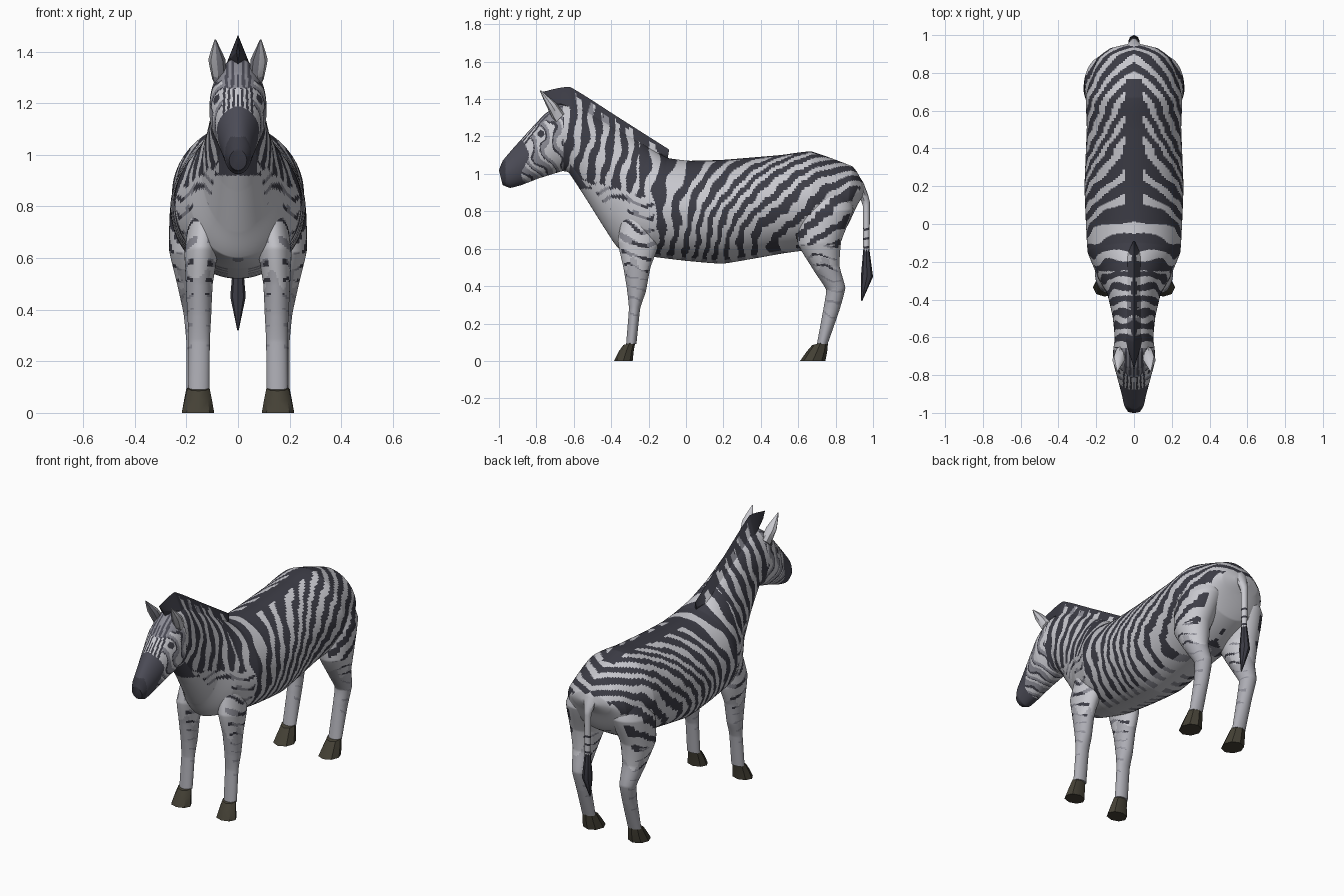
import bpy, bmesh, math


def material(name, rgb):
    m = bpy.data.materials.new(name)
    m.diffuse_color = (*rgb, 1)
    return m


MATS = [material("pale_coat", (0.58, 0.58, 0.62)),
        material("dark_stripe", (0.045, 0.045, 0.06)),
        material("grey_coat", (0.26, 0.26, 0.30)),
        material("muzzle_grey", (0.072, 0.072, 0.095)),
        material("hoof_brown", (0.058, 0.052, 0.036)),
        material("leg_grey", (0.42, 0.42, 0.46))]
PALE, DARK, GREY, MUZZLE, HOOF, LEG = range(6)


def blend(rings, i, t):
    """Value between ring i and i+1, mostly straight with a little curve."""
    a, b = rings[i], rings[i + 1]
    p, q = rings[max(i - 1, 0)], rings[min(i + 2, len(rings) - 1)]
    out = []
    for v0, v1, v2, v3 in zip(p, a, b, q):
        curve = v1 + 0.5 * t * (v2 - v0 + t * (2 * v0 - 5 * v1 + 4 * v2 - v3
                                + t * (3 * (v1 - v2) + v3 - v0)))
        out.append(0.3 * curve + 0.7 * (v1 + (v2 - v1) * t))
    return out


def loft(name, rings, paint, sides=24, step=0.012, power=(2, 2), side=1):
    """Skin through rings: (y, z of one edge, y, z of other edge, half width, centre x)."""
    dense = []
    for i in range(len(rings) - 1):
        a, b = rings[i], rings[i + 1]
        span = max(math.hypot(a[0] - b[0], a[1] - b[1]), math.hypot(a[2] - b[2], a[3] - b[3]))
        n = max(1, round(span / step))
        dense += [blend(rings, i, k / n) for k in range(n)]
    dense.append(rings[-1])
    bm = bmesh.new()
    loops = []
    for y1, z1, y2, z2, hw, cx in dense:
        loop = []
        for k in range(sides):
            ang = 2 * math.pi * k / sides
            c, s = math.cos(ang), math.sin(ang)
            e = 2 / (power[0] if c > 0 else power[1])
            c = math.copysign(abs(c) ** e, c)
            s = math.copysign(abs(s) ** e, s)
            loop.append(bm.verts.new((side * (cx + s * hw),
                                      (y1 + y2) / 2 + c * (y1 - y2) / 2,
                                      (z1 + z2) / 2 + c * (z1 - z2) / 2)))
        loops.append(loop)
    for a, b in zip(loops, loops[1:]):
        for k in range(sides):
            j = (k + 1) % sides
            bm.faces.new((a[k], a[j], b[j], b[k]))
    bm.faces.new(loops[0])
    bm.faces.new(loops[-1])
    bmesh.ops.recalc_face_normals(bm, faces=bm.faces)
    bm.normal_update()
    for f in bm.faces:
        f.material_index = paint(f.calc_center_median(), f.normal)
        f.smooth = True
    me = bpy.data.meshes.new(name)
    bm.to_mesh(me)
    bm.free()
    for m in MATS:
        me.materials.append(m)
    me.set_sharp_from_angle(angle=math.radians(40))
    ob = bpy.data.objects.new(name, me)
    bpy.context.collection.objects.link(ob)
    return ob


# Coat pattern: upright bands at the front, leaning over towards the rump
def wobble(c):
    return (0.14 * math.sin(17 * c.z + 6 * c.y) + 0.09 * math.sin(31 * c.z - 23 * c.y)
            + 0.06 * math.sin(53 * c.y + 40 * c.z + 30 * abs(c.x)))


def stripe(c):
    if c.y > -0.25:
        lean = 1.1 * min(1, max(0, c.y + 0.15) / 0.55)
        u = c.y - lean * (c.z - 0.85) + 0.7 * abs(c.x) * min(1, max(0, c.y) * 2.5)
        phase = (u + 0.06) / 0.1 if u < 0.5 else 5.6 + (u - 0.5) / 0.13
    else:
        phase = -1.9 + (c.y + 0.25 - 0.12 * (c.z - 0.8)) / 0.072
    width = 0.54 if c.z > 0.72 else 0.46
    return (phase + wobble(c)) % 1 < width


def patchy(c):
    """Faint broken marks on chest and shoulder."""
    p = (c.z / 0.07 + 0.4 * math.sin(22 * c.y) + wobble(c)) % 1
    if p < 0.3 and math.sin(47 * c.y + 21 * c.z) > -0.2:
        return DARK
    return GREY if p < 0.36 else PALE


def head_paint(c, n):
    if c.y < -0.965 and c.z < 1.07:
        return DARK
    if c.y < -0.86 + 0.02 * math.sin(30 * c.z):
        return MUZZLE
    if math.hypot(c.y + 0.775, c.z - 1.215) < 0.019:
        return DARK
    if n.z > 0.35 and abs(c.x) < 0.06:
        if c.z > 1.26:
            return GREY if math.sin(abs(c.x) * 260 + 9 * c.y) > 0 else MUZZLE
        return DARK if math.sin(abs(c.x) * 330 + 12 * c.y) > 0 else PALE
    p = ((c.y + 0.45 * (c.z - 1.2)) / 0.06 + 3 * wobble(c)) % 1
    return DARK if p < 0.16 else GREY if p < 0.6 else PALE


def body_paint(c, n):
    if c.y < -0.655:
        return head_paint(c, n)
    if n.z > 0.8 and abs(c.x) < 0.045 and 0.03 < c.y < 0.77:
        return DARK
    if n.y < -0.5 and n.z < 0.1 and c.y < -0.2:
        if c.z > 0.92:
            return MUZZLE if n.y < -0.55 else DARK if stripe(c) else PALE
        return PALE
    if c.y < -0.17 and c.z < 0.86 + 0.3 * (-0.17 - c.y):
        return patchy(c)
    if n.z < -0.92:
        return GREY if stripe(c) and n.z > -0.98 else PALE
    if n.y > 0.8 and c.z < 0.95:
        return PALE
    return DARK if stripe(c) else PALE


def leg_paint(c, n):
    if c.y > 0 and c.z > 0.62:
        return DARK if stripe(c) and n.x * c.x > 0 and abs(n.x) > 0.35 else PALE
    base = PALE if c.z > 0.52 + 0.04 * math.sin(60 * c.y + 30 * c.x) else LEG
    if abs(n.x) < 0.55:
        return base
    if c.y < 0 and c.z > 0.56:
        return patchy(c)
    p = (c.z / 0.062 + 0.25 * math.sin(25 * c.y) + wobble(c)) % 1
    if c.z > 0.46 and p < 0.22 and math.sin(47 * c.y + 21 * c.z) > -0.3:
        return DARK
    return GREY if c.z > 0.22 and p < 0.14 else base


def mane_paint(c, n):
    crest = 1.13 + 0.632 * (-0.09 - c.y)
    if c.y < -0.6 or c.z > crest - 0.03 + 0.012 * math.sin(60 * c.y):
        return DARK
    return DARK if stripe(c) else GREY if c.y < -0.4 and math.sin(70 * c.y) > 0 else PALE


def plain(index):
    return lambda c, n: index


# Body, neck and head in one skin, rump to nose
loft("body_and_head", [
    (0.952, 0.925, 0.945, 0.88, 0.05, 0), (0.94, 0.965, 0.915, 0.83, 0.13, 0),
    (0.89, 1.04, 0.85, 0.70, 0.2, 0),
    (0.67, 1.12, 0.68, 0.60, 0.255, 0), (0.50, 1.10, 0.52, 0.575, 0.25, 0),
    (0.20, 1.075, 0.20, 0.52, 0.262, 0), (0.02, 1.07, 0.0, 0.535, 0.255, 0),
    (-0.10, 1.085, -0.20, 0.56, 0.245, 0), (-0.19, 1.14, -0.36, 0.60, 0.19, 0),
    (-0.30, 1.21, -0.43, 0.70, 0.142, 0), (-0.45, 1.30, -0.53, 0.86, 0.113, 0),
    (-0.58, 1.375, -0.625, 1.005, 0.102, 0), (-0.675, 1.375, -0.66, 1.015, 0.110, 0),
    (-0.755, 1.32, -0.71, 1.0, 0.110, 0), (-0.84, 1.23, -0.79, 0.975, 0.088, 0),
    (-0.93, 1.13, -0.88, 0.94, 0.064, 0), (-0.98, 1.07, -0.94, 0.925, 0.052, 0),
    (-1.0, 1.02, -0.98, 0.94, 0.034, 0)],
    body_paint, sides=120, step=0.006, power=(1.85, 2.0))

# Mane: wedge-shaped ridge along the neck
loft("mane", [
    (-0.775, 1.437, -0.72, 1.36, 0.006, 0), (-0.62, 1.465, -0.60, 1.24, 0.045, 0),
    (-0.35, 1.295, -0.33, 1.07, 0.055, 0), (-0.18, 1.187, -0.17, 1.04, 0.04, 0),
    (-0.09, 1.13, -0.10, 1.07, 0.006, 0)],
    mane_paint, sides=32, step=0.008, power=(1, 1))

# Tail and its tuft
loft("tail", [
    (0.89, 1.04, 0.86, 0.96, 0.06, 0), (0.95, 0.95, 0.915, 0.90, 0.045, 0),
    (0.983, 0.85, 0.945, 0.83, 0.022, 0), (0.98, 0.57, 0.948, 0.57, 0.017, 0)],
    lambda c, n: DARK if c.z < 0.75 and (c.z / 0.05) % 1 < 0.25 else PALE, sides=10)
loft("tail_tuft", [
    (0.98, 0.60, 0.948, 0.60, 0.017, 0), (1.0, 0.45, 0.935, 0.45, 0.03, 0),
    (0.942, 0.32, 0.936, 0.322, 0.003, 0)], plain(DARK), sides=8, step=1)

for side, label in ((1, "right"), (-1, "left")):
    # Hind leg with thigh
    loft(f"hind_leg_{label}", [
        (0.64, 0.95, 0.87, 0.93, 0.08, 0.125), (0.585, 0.78, 0.895, 0.81, 0.115, 0.148),
        (0.60, 0.62, 0.83, 0.64, 0.095, 0.172), (0.685, 0.48, 0.82, 0.51, 0.065, 0.170),
        (0.75, 0.38, 0.852, 0.39, 0.048, 0.163), (0.735, 0.28, 0.82, 0.27, 0.042, 0.158),
        (0.70, 0.09, 0.757, 0.09, 0.042, 0.157)], leg_paint, sides=40, step=0.008, side=side)
    loft(f"hind_hoof_{label}", [
        (0.675, 0.085, 0.76, 0.105, 0.043, 0.157), (0.645, 0.05, 0.755, 0.05, 0.053, 0.156),
        (0.61, 0.0, 0.745, 0.0, 0.063, 0.155)], plain(HOOF), sides=8, step=1, side=side)
    # Front leg with shoulder
    loft(f"front_leg_{label}", [
        (-0.33, 0.82, -0.12, 0.82, 0.06, 0.12), (-0.365, 0.64, -0.15, 0.61, 0.065, 0.142),
        (-0.335, 0.50, -0.19, 0.50, 0.052, 0.15), (-0.315, 0.38, -0.215, 0.37, 0.046, 0.15),
        (-0.305, 0.28, -0.245, 0.28, 0.041, 0.15), (-0.32, 0.09, -0.265, 0.09, 0.041, 0.152)],
        leg_paint, sides=40, step=0.008, side=side)
    loft(f"front_hoof_{label}", [
        (-0.335, 0.085, -0.27, 0.105, 0.043, 0.153), (-0.36, 0.05, -0.28, 0.05, 0.053, 0.154),
        (-0.385, 0.0, -0.285, 0.0, 0.063, 0.155)], plain(HOOF), sides=8, step=1, side=side)
    # Ear: leaf shape leaning forward, grey inside
    loft(f"ear_{label}", [
        (-0.70, 1.27, -0.65, 1.32, 0.028, 0.072), (-0.745, 1.36, -0.695, 1.38, 0.033, 0.082),
        (-0.782, 1.445, -0.775, 1.447, 0.003, 0.088)],
        lambda c, n: GREY if n.y < -0.2 and abs(c.x) < 0.085 else PALE,
        sides=8, step=0.03, side=side)
